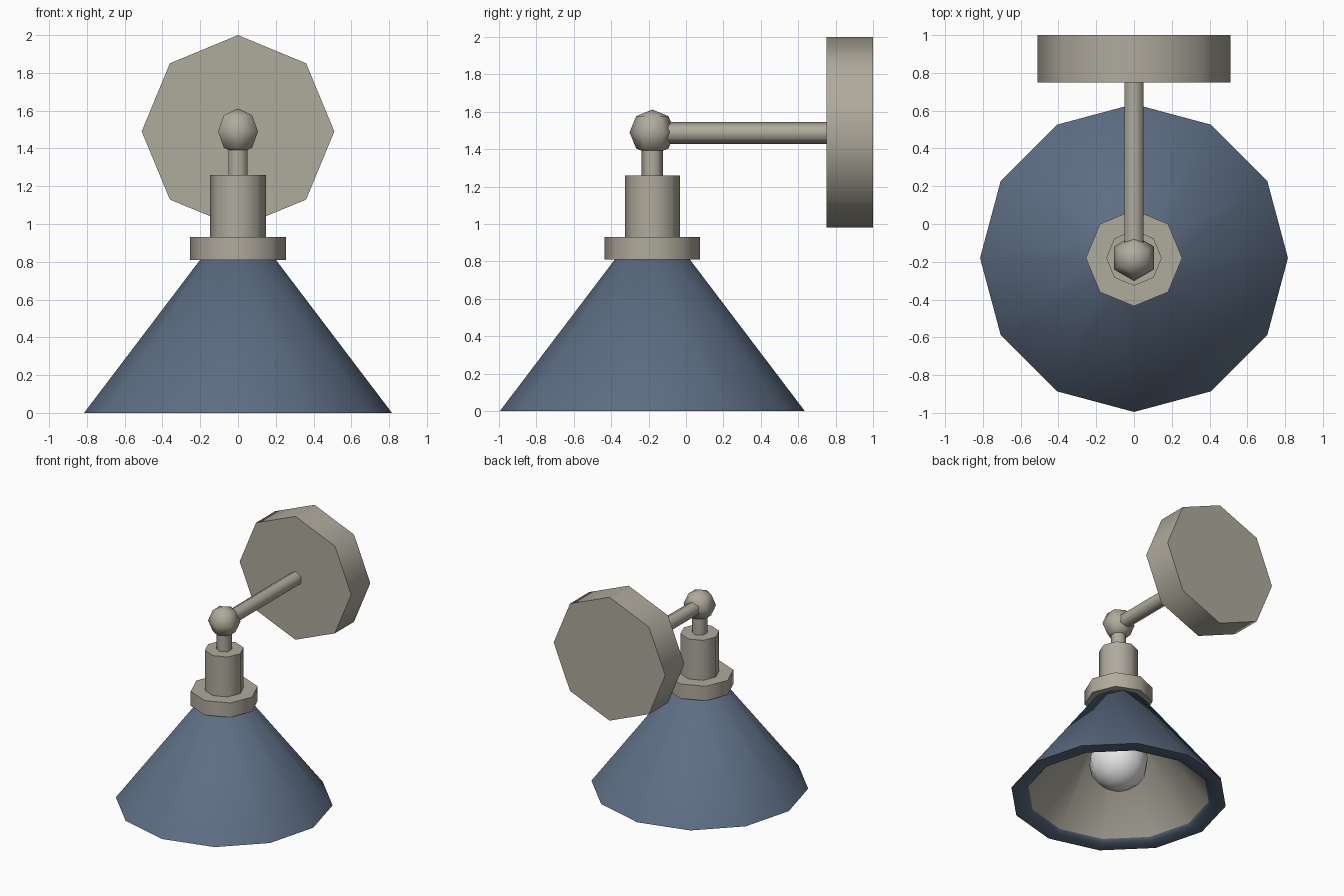
import bpy, bmesh, math
from mathutils import Matrix

if "Cube" in bpy.data.objects:
    bpy.data.objects.remove(bpy.data.objects["Cube"])


def material(name, rgb):
    m = bpy.data.materials.new(name)
    m.diffuse_color = (*rgb, 1)
    m.use_nodes = True
    m.node_tree.nodes["Principled BSDF"].inputs["Base Color"].default_value = m.diffuse_color
    return m


METAL = material("warm grey metal", (0.43, 0.405, 0.335))
BLUE = material("slate blue enamel", (0.11, 0.155, 0.23))
WHITE = material("bulb white", (0.85, 0.85, 0.85))

AXIS_Y = -0.18   # y of the lamp's vertical axis
ARM_Z = 1.49     # height of the wall plate centre and arm


def lathe(name, profile, sides, mats, loc, along_y=False, face_rule=None):
    """Revolve (radius, height) points; the first vertex of each ring lies on local y."""
    bm = bmesh.new()
    rings = []
    for r, h in profile:
        if r == 0:
            rings.append([bm.verts.new((0, 0, h))] * sides)
        else:
            angles = [math.pi / 2 + math.tau * i / sides for i in range(sides)]
            rings.append([bm.verts.new((r * math.cos(a), r * math.sin(a), h)) for a in angles])
    for k, (lo, hi) in enumerate(zip(rings, rings[1:])):
        if k in (0, len(rings) - 2) and profile[k][1] == profile[k + 1][1]:
            bm.faces.new(lo if k else hi)      # flat end cap as one polygon
            continue
        for i in range(sides):
            j = (i + 1) % sides
            corners = list(dict.fromkeys((lo[i], lo[j], hi[j], hi[i])))
            face = bm.faces.new(corners)
            face.material_index = face_rule(k) if face_rule else 0
    if face_rule:                               # end caps follow the last segment
        for f in bm.faces:
            if len(f.verts) == sides:
                f.material_index = face_rule(0 if f.calc_center_median().z > 0.8 else len(profile) - 2)
    loose = [v for v in bm.verts if not v.link_faces]
    bmesh.ops.delete(bm, geom=loose, context='VERTS')
    bmesh.ops.recalc_face_normals(bm, faces=bm.faces)
    if along_y:
        bmesh.ops.transform(bm, matrix=Matrix.Rotation(-math.pi / 2, 4, 'X'), verts=bm.verts)
    mesh = bpy.data.meshes.new(name)
    bm.to_mesh(mesh)
    bm.free()
    ob = bpy.data.objects.new(name, mesh)
    ob.location = loc
    for m in mats:
        mesh.materials.append(m)
    bpy.context.collection.objects.link(ob)
    bpy.ops.object.select_all(action='DESELECT')
    ob.select_set(True)
    bpy.context.view_layer.objects.active = ob
    bpy.ops.object.shade_smooth_by_angle(angle=math.radians(62))
    return ob


def rod(name, r, a, b, sides, loc, along_y=False):
    return lathe(name, [(0, a), (r, a), (r, b), (0, b)], sides, [METAL], loc, along_y)


def ball_profile(r, rings, centre=0):
    pts = [(r * math.sin(math.pi * i / rings), centre - r * math.cos(math.pi * i / rings))
           for i in range(1, rings)]
    return [(0, centre - r)] + pts + [(0, centre + r)]


axis = (0, AXIS_Y, 0)

# wall plate and horizontal arm
rod("wall_plate", 0.51, 0.75, 1.0, 8, (0, 0, ARM_Z), True)
rod("arm", 0.058, AXIS_Y, 0.76, 6, (0, 0, ARM_Z - 0.003), True)

# ball joint, stem, socket and collar
lathe("ball_joint", ball_profile(0.122, 4), 6, [METAL], (0, AXIS_Y, ARM_Z))
rod("stem", 0.058, 1.25, 1.42, 6, axis)
rod("socket", 0.147, 0.92, 1.26, 8, axis)
rod("collar", 0.255, 0.81, 0.93, 8, axis)

# shade: blue outside, rim and lip, pale lining inside
lathe("shade",
      [(0, 0.815), (0.197, 0.815), (0.815, 0), (0.705, 0), (0.685, 0.025), (0.135, 0.75), (0, 0.75)],
      12, [BLUE, METAL], axis, face_rule=lambda k: 1 if k >= 4 else 0)

# bulb with a neck running up into the shade
globe = ball_profile(0.225, 8, 0.30)[:-2]
lathe("bulb", globe + [(0.09, 0.56), (0.09, 0.76), (0, 0.76)], 10, [WHITE], axis)
